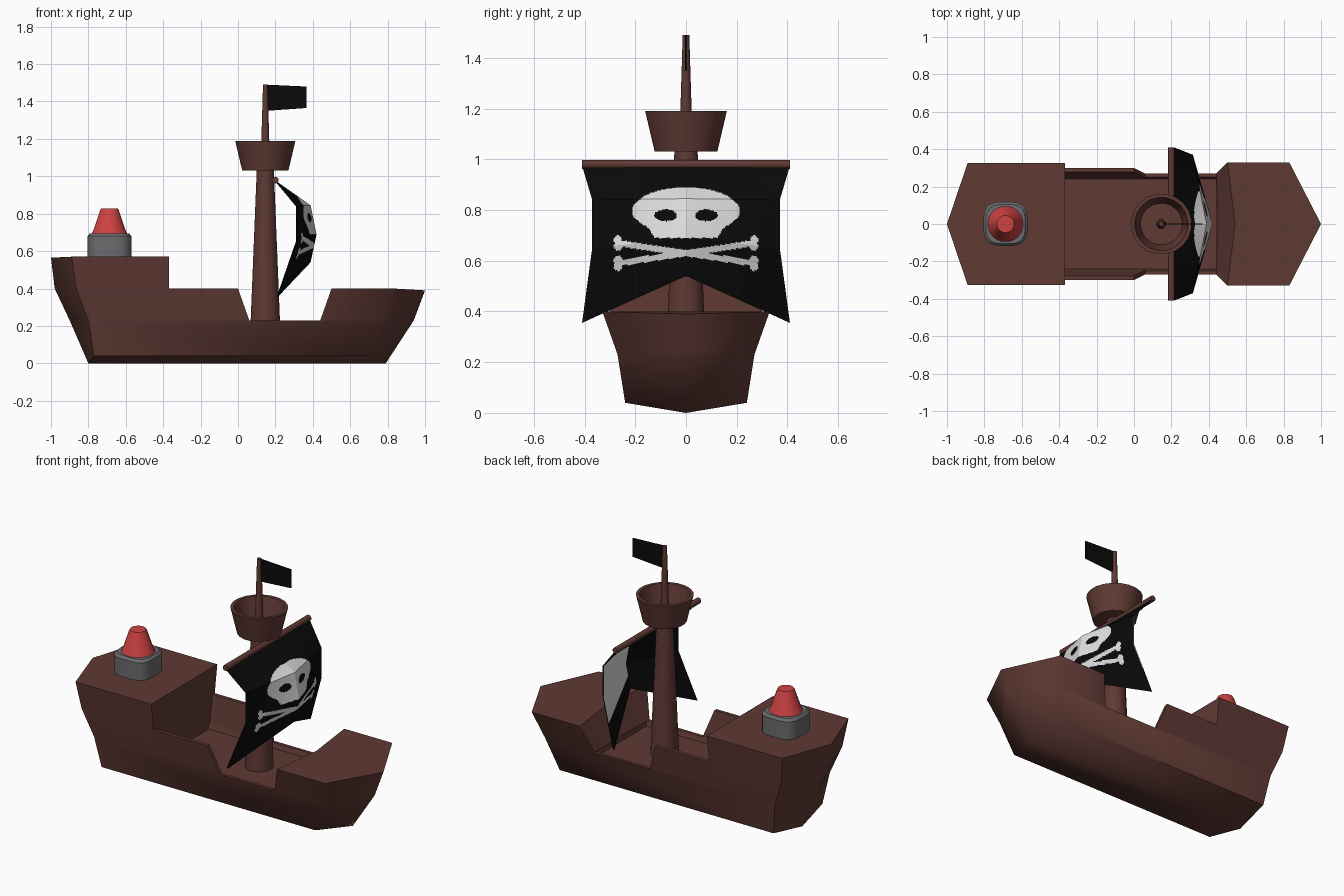
import bpy, math

if "Cube" in bpy.data.objects:
    bpy.data.objects.remove(bpy.data.objects["Cube"])


def mat(name, r, g, b):
    m = bpy.data.materials.new(name)
    m.diffuse_color = (r, g, b, 1)
    m.use_nodes = True
    m.node_tree.nodes["Principled BSDF"].inputs["Base Color"].default_value = m.diffuse_color
    return m


WOOD = mat("brown wood", .115, .042, .034)
BLACK = mat("black cloth", .003, .003, .003)
WHITE = mat("white paint", .75, .75, .75)
GREY = mat("grey metal", .15, .15, .16)
RED = mat("red plastic", .62, .055, .055)


def make(name, verts, faces, mats, smooth=None):
    me = bpy.data.meshes.new(name)
    me.from_pydata(verts, [], faces)
    for m in mats:
        me.materials.append(m)
    ob = bpy.data.objects.new(name, me)
    bpy.context.collection.objects.link(ob)
    bpy.context.view_layer.objects.active = ob
    ob.select_set(True)
    bpy.ops.object.mode_set(mode='EDIT')
    bpy.ops.mesh.select_all(action='SELECT')
    bpy.ops.mesh.normals_make_consistent(inside=False)
    bpy.ops.object.mode_set(mode='OBJECT')
    if smooth:
        bpy.ops.object.shade_smooth_by_angle(angle=math.radians(smooth))
    ob.select_set(False)
    return ob


def loft(name, rings, m, smooth=None, caps=True):
    """Skin a stack of equally long closed rings."""
    n = len(rings[0])
    verts = [p for r in rings for p in r]
    faces = [(k * n + i, k * n + (i + 1) % n, (k + 1) * n + (i + 1) % n, (k + 1) * n + i)
             for k in range(len(rings) - 1) for i in range(n)]
    if caps:
        faces += [tuple(range(n)), tuple(range(len(verts) - n, len(verts)))]
    return make(name, verts, faces, [m], smooth)


def lathe(name, profile, cx, m, sides=16, smooth=40, power=1.0):
    """Turn a (radius, z) profile; power < 1 squares the round."""
    def sq(t):
        return math.copysign(abs(t) ** power, t)
    angles = [2 * math.pi * (i + .5) / sides for i in range(sides)]
    rings = [[(cx + r * sq(math.cos(a)), r * sq(math.sin(a)), z) for a in angles]
             for r, z in profile]
    return loft(name, rings, m, smooth)


def ring(half):
    """Close a half outline by mirroring it in y (end points lie on y = 0)."""
    return half + [(x, -y, z) for x, y, z in half[-2:0:-1]]


# Lower hull: keel ring, waterline ring, inner rim and sunken deck
def hull_ring(xs, xc, xd, xb, y, z, ztip=None):
    zt = z if ztip is None else ztip
    return ring([(xs, 0, zt), (xc, y, z), (xd, y, z), (xb, 0, zt)])


hull = [hull_ring(-.80, -.77, .70, .79, .24, .04, 0),
        hull_ring(-.90, -.80, .78, .94, .27, .23),
        hull_ring(-.40, -.40, .46, .46, .25, .23),
        hull_ring(-.40, -.40, .46, .46, .24, .20)]
n = 6
verts = [p for r in hull for p in r]
faces = [(k * n + i, k * n + (i + 1) % n, (k + 1) * n + (i + 1) % n, (k + 1) * n + i)
         for k in range(3) for i in range(n)]
faces += [(0, 1, 2, 3), (0, 3, 4, 5), tuple(range(18, 24))]
make("lower_hull", verts, faces, [WOOD], 66)


# Raised stern and bow decks
def castle(name, levels):
    loft(name, [ring([(tip, 0, zt), (xc, y, z), (xf, y, z), (xm, 0, z)])
                for tip, xc, xf, xm, y, z, zt in levels], WOOD, 66)


castle("stern_deck", [(-.90, -.80, -.37, -.37, .27, .23, .23),
                      (-.98, -.865, -.37, -.37, .30, .40, .40),
                      (-1.0, -.89, -.37, -.37, .325, .57, .565)])
castle("bow_deck", [(.94, .78, .44, .45, .27, .23, .23),
                    (1.0, .83, .50, .54, .33, .40, .39)])
# Foot of both bulkheads, closing the well down to the sunken deck
for name, x in (("stern_bulkhead_foot", -.39), ("bow_bulkhead_foot", .46)):
    bpy.ops.mesh.primitive_cube_add(size=1, location=(x, 0, .205))
    ob = bpy.context.object
    ob.name, ob.scale = name, (.04, .48, .05)
    ob.data.materials.append(WOOD)
    ob.select_set(False)

# Side rails of the middle deck
for side, s in (("left", 1), ("right", -1)):
    prof = [(-.37, .27, .23), (-.37, .30, .40), (0, .30, .40), (.06, .27, .23)]
    loft("rail_" + side, [[(x, s * (y - t), z) for x, y, z in prof]
                          for t in (0, .022)], WOOD)

# Mast, top pole and lookout basket
MX = .146
lathe("mast", [(.081, .20), (.046, 1.05)], MX, WOOD)
lathe("top_pole", [(.027, 1.04), (.013, 1.49)], MX, WOOD, 10)
lathe("lookout_basket", [(.125, 1.03), (.163, 1.19), (.143, 1.19), (.112, 1.06)], MX, WOOD, 20)

# Yard holding the sail
bpy.ops.mesh.primitive_cylinder_add(vertices=10, radius=.018, depth=.82,
                                    location=(.20, 0, .98), rotation=(math.pi / 2, 0, 0))
yard = bpy.context.object
yard.name = "yard"
yard.data.materials.append(WOOD)
bpy.ops.object.shade_smooth_by_angle(angle=math.radians(40))
yard.select_set(False)

# Sail: three folded bands, (x, y, z) along the centre and along the edge
CENTRE = [(.20, 0, .975), (.385, 0, .845), (.417, 0, .69), (.385, 0, .54)]
EDGE = [(.20, .41, .975), (.312, .37, .84), (.312, .37, .65), (.21, .41, .355)]


def sail_point(u, v, dx):
    k = min(int(v), 2)
    f = v - k
    c = [a + (b - a) * f for a, b in zip(CENTRE[k], CENTRE[k + 1])]
    e = [a + (b - a) * f for a, b in zip(EDGE[k], EDGE[k + 1])]
    p = [a + (b - a) * abs(u) for a, b in zip(c, e)]
    return (p[0] + dx, math.copysign(p[1], u), p[2])


def on_bone(y, z, s):
    ax, az, bx, bz = -.268, .63 - s * .04, .268, .63 + s * .04
    t = max(0, min(1, ((y - ax) * (bx - ax) + (z - az) * (bz - az))
                   / ((bx - ax) ** 2 + (bz - az) ** 2)))
    if math.hypot(y - ax - t * (bx - ax), z - az - t * (bz - az)) < .012:
        return True
    return any(math.hypot(y - px, z - pz - d) < .017
               for px, pz in ((ax, az), (bx, bz)) for d in (-.012, .012))


def is_emblem(y, z):
    eye = ((abs(y) - .08) / .045) ** 2 + ((z - .779) / .023) ** 2 < 1
    skull = (y / .212) ** 2 + ((z - .797) / .092) ** 2 < 1
    jaw = .69 < z < .76 and abs(y) < .125 + (z - .69) * .6
    return ((skull or jaw) and not eye) or on_bone(y, z, 1) or on_bone(y, z, -1)


def sail_sheet(name, nu, nv, dx, rule, front):
    verts = [sail_point(2 * i / nu - 1, 3 * j / nv, dx)
             for j in range(nv + 1) for i in range(nu + 1)]
    faces = []
    for j in range(nv):
        for i in range(nu):
            a = j * (nu + 1) + i
            q = (a, a + nu + 1, a + nu + 2, a + 1)
            faces.append(q if front else q[::-1])
    ob = make(name, verts, faces, [BLACK, WHITE])
    for p in ob.data.polygons:
        p.material_index = int(rule(p.center))
    if (ob.data.polygons[0].normal.x > 0) != front:
        ob.data.flip_normals()


sail_sheet("sail_front", 140, 108, .003, lambda c: is_emblem(c.y, c.z), True)
# The back of one half is pale in its middle band
sail_sheet("sail_back", 2, 12, -.003,
           lambda c: c.y > 0 and .54 < c.z < .84, False)

# Flag on the pole
flag = [(.15, 1.49), (.365, 1.48), (.365, 1.365), (.15, 1.35)]
loft("flag", [[(x, y, z) for x, z in flag] for y in (-.003, .003)], BLACK)

# Grey turret base and red cone on the stern
lathe("turret_base", [(.118, .565), (.118, .68), (.105, .695)], -.687, GREY, 24, 40, .6)
lathe("turret_cone", [(.098, .69), (.085, .715), (.052, .815), (.046, .828)], -.687, RED, 20)
